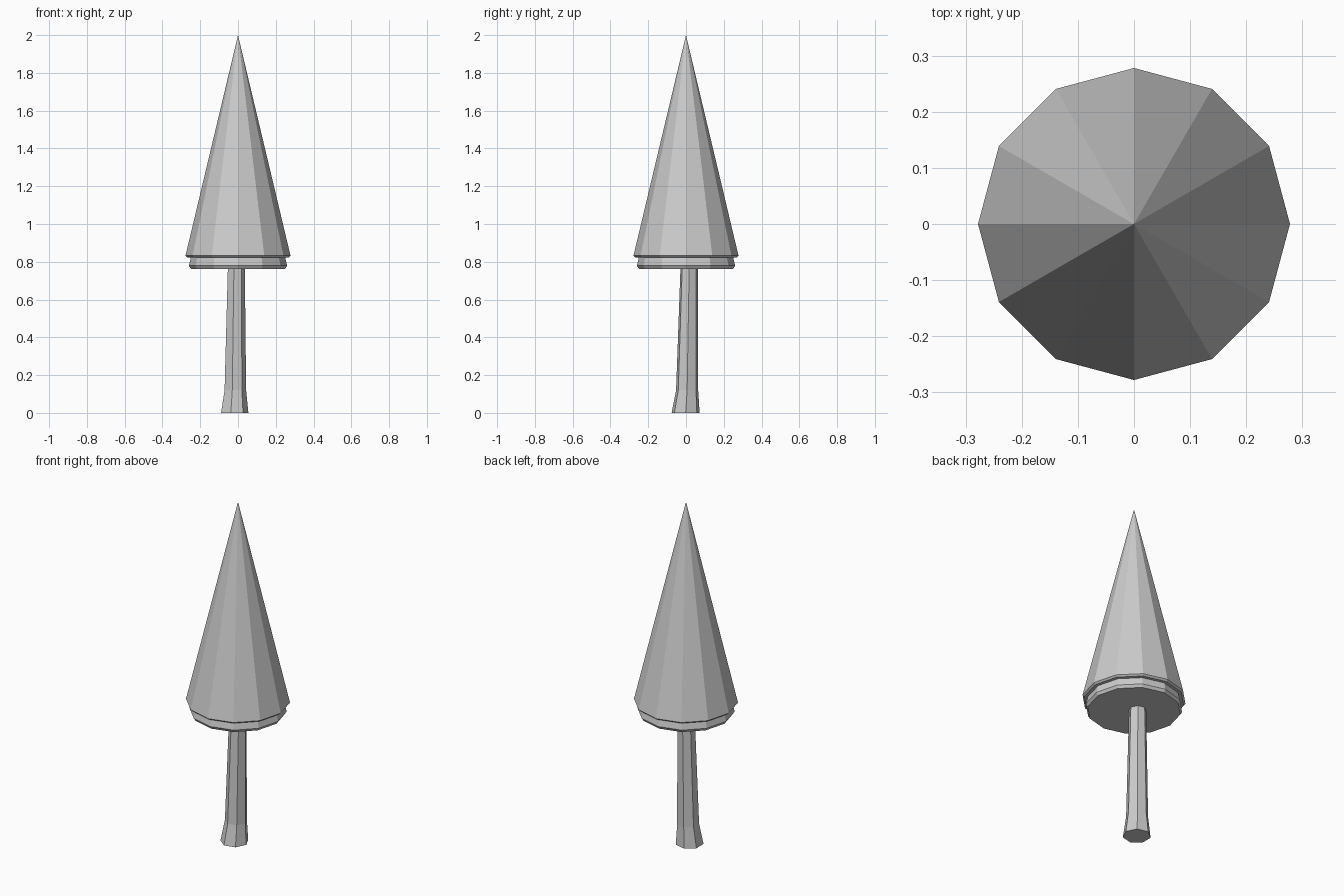
import bpy, bmesh
from math import cos, sin, tau

cube = bpy.data.objects.get("Cube")
if cube:
    bpy.data.objects.remove(cube)

grey = bpy.data.materials.new("plain_grey")
grey.use_nodes = True
color = (0.6, 0.6, 0.6, 1)
grey.diffuse_color = color
grey.node_tree.nodes["Principled BSDF"].inputs["Base Color"].default_value = color


def loft(name, sides, rings, tip=None):
    """Flat-shaded stack of rings (x, y, z, radius), with an optional pointed top."""
    bm = bmesh.new()
    loops = [[bm.verts.new((x + r * cos(tau * i / sides), y + r * sin(tau * i / sides), z))
              for i in range(sides)] for x, y, z, r in rings]
    bm.faces.new(loops[0][::-1])
    for low, high in zip(loops, loops[1:]):
        for i in range(sides):
            j = (i + 1) % sides
            bm.faces.new((low[i], low[j], high[j], high[i]))
    if tip:
        apex = bm.verts.new(tip)
        for i in range(sides):
            bm.faces.new((loops[-1][i], loops[-1][(i + 1) % sides], apex))
    else:
        bm.faces.new(loops[-1])
    mesh = bpy.data.meshes.new(name)
    bm.to_mesh(mesh)
    bm.free()
    mesh.materials.append(grey)
    obj = bpy.data.objects.new(name, mesh)
    bpy.context.collection.objects.link(obj)
    return obj


# Leaning trunk with a flared foot
loft("trunk", 7, [(-0.021, -0.002, 0, 0.076),
                  (-0.017, 0.006, 0.12, 0.06),
                  (-0.011, 0.017, 0.78, 0.047)])

# Lower foliage skirt with a chamfered underside
loft("lower_foliage", 12, [(0, 0, 0.763, 0.25),
                           (0, 0, 0.779, 0.26),
                           (0, 0, 0.835, 0.247)])

# Tall pointed foliage with a thin turned-in rim
loft("upper_foliage", 12, [(0, 0, 0.823, 0.268),
                           (0, 0, 0.832, 0.278)], tip=(0, 0, 2))
